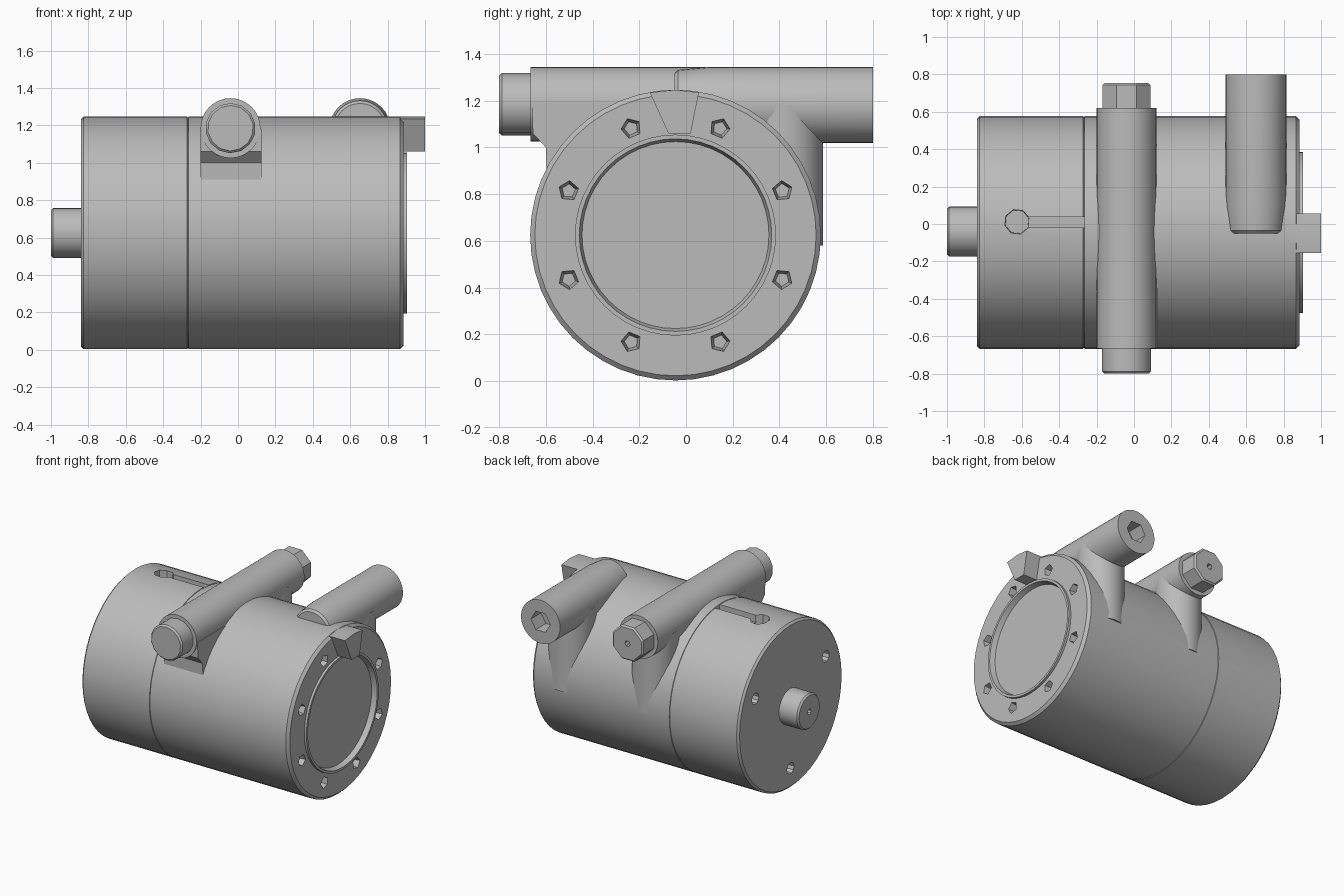
import bpy, bmesh
from math import cos, sin, pi, radians

cube = bpy.data.objects.get("Cube")
if cube:
    bpy.data.objects.remove(cube, do_unlink=True)

metal = bpy.data.materials.new("plain grey metal")
metal.use_nodes = True
GREY = (0.5, 0.5, 0.5, 1)
metal.diffuse_color = GREY
metal.node_tree.nodes["Principled BSDF"].inputs["Base Color"].default_value = GREY

CY, CZ, R = -0.045, 0.625, 0.622      # body axis and radius
TX, TZ = -0.04, 1.185                 # cross tube axis
PX = 0.652                            # outlet pipe axis


def finish(name, bm):
    bmesh.ops.recalc_face_normals(bm, faces=bm.faces[:])
    mesh = bpy.data.meshes.new(name)
    bm.to_mesh(mesh)
    bm.free()
    mesh.materials.append(metal)
    obj = bpy.data.objects.new(name, mesh)
    bpy.context.collection.objects.link(obj)
    return obj


def turned(name, axis, centre, profile, sides=32, turn=0.0):
    """Revolve (position, radius) pairs round an axis; centre is the other two coordinates."""
    bm = bmesh.new()
    rings = []
    for t, r in profile:
        ring = []
        for i in range(sides):
            a = turn + 2 * pi * i / sides
            p = [centre[0] + r * cos(a), centre[1] + r * sin(a)]
            p.insert("XYZ".index(axis), t)
            ring.append(bm.verts.new(p))
        rings.append(ring)
    for lo, hi in zip(rings, rings[1:]):
        for i in range(sides):
            j = (i + 1) % sides
            bm.faces.new((lo[i], lo[j], hi[j], hi[i]))
    bm.faces.new(rings[0])
    bm.faces.new(rings[-1])
    return finish(name, bm)


def slab(name, outline, x0, x1):
    """Extrude a (y, z) outline along x."""
    bm = bmesh.new()
    face = bm.faces.new([bm.verts.new((x0, y, z)) for y, z in outline])
    new = bmesh.ops.extrude_face_region(bm, geom=[face])["geom"]
    verts = [v for v in new if isinstance(v, bmesh.types.BMVert)]
    bmesh.ops.translate(bm, verts=verts, vec=(x1 - x0, 0, 0))
    return finish(name, bm)


def cut(target, cutter):
    """Subtract a cutter and throw it away."""
    mod = target.modifiers.new("cut", 'BOOLEAN')
    mod.operation, mod.solver, mod.object = 'DIFFERENCE', 'EXACT', cutter
    bpy.context.view_layer.objects.active = target
    bpy.ops.object.modifier_apply(modifier=mod.name)
    bpy.data.objects.remove(cutter, do_unlink=True)


# Main housing: bevelled ends, faint seam, raised lip and sunken cover
body = turned("housing", 'X', (CY, CZ), [
    (-0.84, R - 0.015), (-0.825, R), (-0.272, R), (-0.27, R - 0.004),
    (-0.266, R - 0.004), (-0.264, R), (0.865, R), (0.885, R - 0.02),
    (0.885, 0.43), (0.903, 0.43), (0.903, 0.412), (0.865, 0.40)], 48)

# Eight pockets round the cover
for k in range(8):
    a = radians(22.5 + 45 * k)
    spot = (CY + 0.495 * cos(a), CZ + 0.495 * sin(a))
    cut(body, turned("pocket_cutter", 'X', spot, [(0.81, 0.03), (0.95, 0.056)], 5, a))

# Three mounting holes in the shaft end
for deg in (27, 153, 270):
    a = radians(deg)
    spot = (CY + 0.47 * cos(a), CZ + 0.47 * sin(a))
    cut(body, turned("mount_cutter", 'X', spot, [(-0.95, 0.042), (-0.74, 0.042)], 10))

# Keyhole slot on top
cut(body, slab("slot_cutter", [(-0.02, 1.19), (0.038, 1.19), (0.038, 1.4), (-0.02, 1.4)], -0.63, -0.265))
cut(body, turned("slot_end_cutter", 'Z', (-0.625, 0.012), [(1.17, 0.065), (1.4, 0.075)], 8, 0.3))

# Drive shaft with centre hole
shaft = turned("drive_shaft", 'X', (CY + 0.005, CZ), [
    (-1.0, 0.122), (-0.988, 0.133), (-0.8, 0.133)], 28)
cut(shaft, turned("shaft_hole_cutter", 'X', (CY + 0.005, CZ), [(-1.1, 0.02), (-0.95, 0.02)], 8))

# Cross tube with a plug in each end
turned("cross_tube", 'Y', (TX, TZ), [(-0.665, 0.16), (0.62, 0.16)], 32)
turned("front_plug", 'Y', (TX, TZ), [(-0.8, 0.122), (-0.788, 0.134), (-0.6, 0.134)], 14, 0.2)
back_plug = turned("back_plug", 'Y', (TX, TZ), [(0.55, 0.138), (0.743, 0.138), (0.755, 0.126)], 8, pi / 8)
cut(back_plug, turned("plug_hole_cutter", 'Y', (TX, TZ), [(0.7, 0.022), (0.8, 0.022)], 6))

# Saddles joining the pipes to the housing
slab("front_saddle", [(-0.66, 1.18), (-0.655, 1.06), (-0.6, 1.0), (-0.597, 0.91),
                      (-0.4, 0.91), (-0.3, 1.18)], TX - 0.16, TX + 0.165)
turned("back_saddle", 'Z', (TX, 0.42), [(0.6, 0.162), (TZ, 0.162)])
turned("outlet_saddle", 'Z', (PX, 0.42), [(0.58, 0.166), (1.18, 0.166)])

# Outlet pipe with hexagonal socket
pipe = turned("outlet_pipe", 'Y', (PX, 1.182), [
    (-0.05, 0.135), (-0.035, 0.15), (0.1, 0.163), (0.8, 0.163)])
cut(pipe, turned("socket_cutter", 'Y', (PX, 1.182), [(0.68, 0.08), (0.9, 0.08)], 6))

# Wedge-shaped key at the top of the cover end
slab("end_key", [(-0.155, 1.235), (-0.045, 1.247), (0.055, 1.235), (0.02, 1.06), (-0.075, 1.06)], 0.84, 1.0)

# Smooth the round surfaces, keep edges crisp
bpy.ops.object.select_all(action='DESELECT')
for obj in bpy.context.collection.objects:
    if obj.type == 'MESH' and obj.data.materials and obj.data.materials[0] == metal:
        obj.select_set(True)
        bpy.context.view_layer.objects.active = obj
bpy.ops.object.shade_smooth_by_angle(angle=radians(30))
